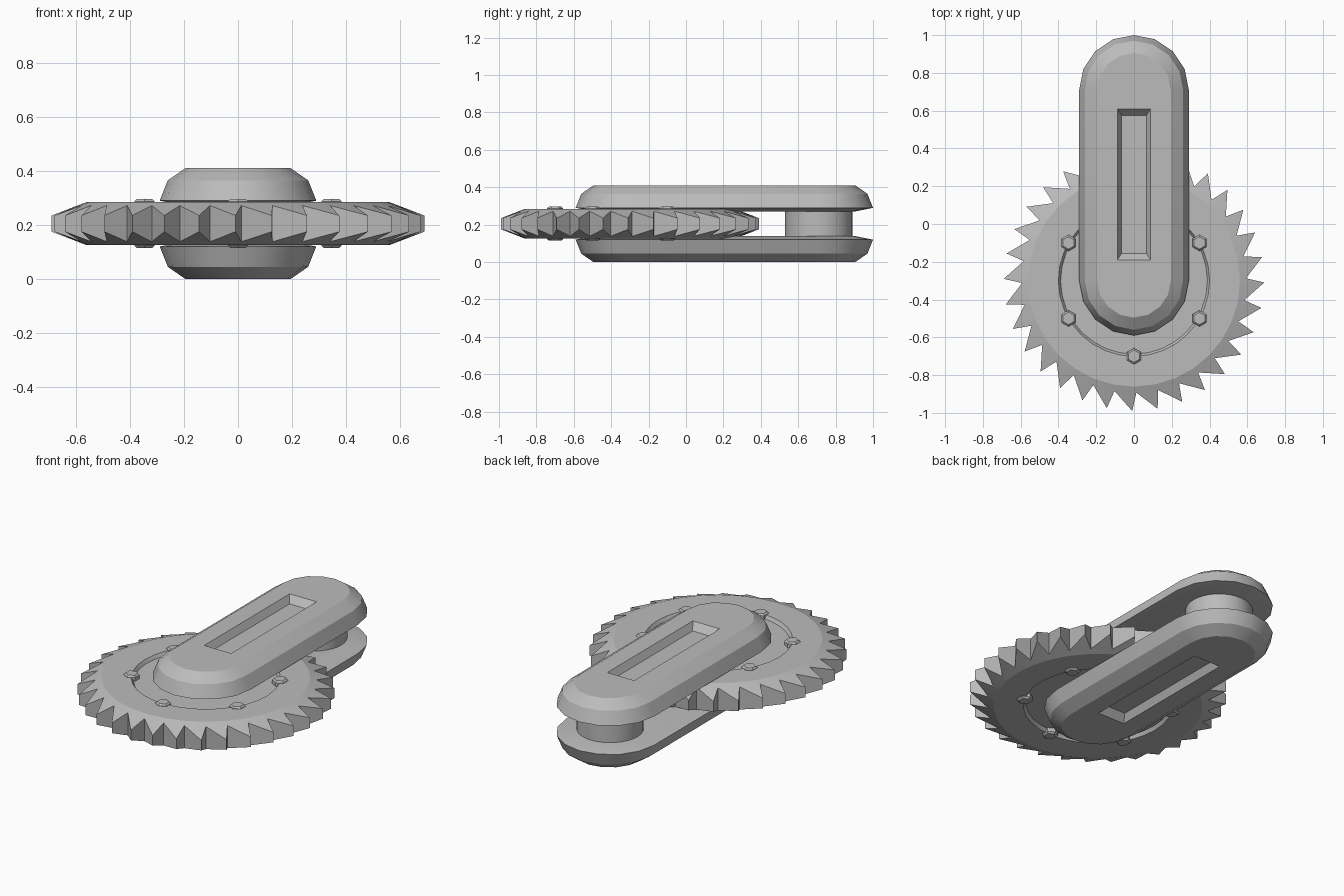
import bpy, bmesh
from math import sin, cos, pi, radians

default = bpy.data.objects.get("Cube")
if default:
    bpy.data.objects.remove(default)

MID_Z = 0.205        # mid-plane of the whole tool
BLADE_Y = -0.30      # blade axis
POST_Y = 0.71        # rear post axis
GREY = (0.5, 0.5, 0.5, 1)

steel = bpy.data.materials.new("grey_steel")
steel.use_nodes = True
steel.diffuse_color = GREY
steel.node_tree.nodes["Principled BSDF"].inputs["Base Color"].default_value = GREY


def loft(name, rings, angle=30):
    """Skin a stack of equal-sized point rings and cap both ends."""
    bm = bmesh.new()
    loops = [[bm.verts.new(p) for p in ring] for ring in rings]
    n = len(loops[0])
    for a, b in zip(loops, loops[1:]):
        for i in range(n):
            j = (i + 1) % n
            bm.faces.new((a[i], a[j], b[j], b[i]))
    bm.faces.new(loops[0])
    bm.faces.new(loops[-1])
    bmesh.ops.remove_doubles(bm, verts=bm.verts, dist=1e-5)
    bmesh.ops.recalc_face_normals(bm, faces=bm.faces)
    mesh = bpy.data.meshes.new(name)
    bm.to_mesh(mesh)
    bm.free()
    mesh.materials.append(steel)
    obj = bpy.data.objects.new(name, mesh)
    bpy.context.collection.objects.link(obj)
    bpy.ops.object.select_all(action='DESELECT')
    obj.select_set(True)
    bpy.context.view_layer.objects.active = obj
    bpy.ops.object.shade_smooth_by_angle(angle=radians(angle))
    return obj


def circle(x, y, r, z, sides, turn=0.0):
    return [(x + r * cos(turn + 2 * pi * i / sides),
             y + r * sin(turn + 2 * pi * i / sides), z) for i in range(sides)]


def stadium(r, z):
    """Long rounded outline, eight segments at each end."""
    pts = []
    for cy, start in ((POST_Y, 0), (BLADE_Y, pi)):
        for i in range(9):
            a = start + pi * i / 8
            pts.append((r * cos(a), cy + r * sin(a), z))
    return pts


def slot(half_w, y0, y1, z):
    """Rectangle whose points pair up with those of the stadium."""
    pts = []
    for x, y, _ in stadium(1, 0):
        side = 0 if abs(x) < 1e-4 else (1 if x > 0 else -1)
        pts.append((side * half_w, y1 if y > 0.5 else y0, z))
    return pts


# Two side arms: sloped rim, chamfered face and sunken slot
for name, s in (("upper_arm", 1), ("lower_arm", -1)):
    profile = [(0.19, 0.065), (0.29, 0.085), (0.26, 0.16), (0.195, 0.205)]
    rings = [stadium(r, MID_Z + s * h) for r, h in profile]
    rings.append(slot(0.088, -0.19, 0.61, MID_Z + s * 0.205))
    rings.append(slot(0.065, -0.155, 0.575, MID_Z + s * 0.165))
    loft(name, rings)

# Post joining the arms at the rear
loft("rear_post", [circle(0, POST_Y, 0.18, MID_Z + h, 32) for h in (-0.08, 0.08)])

# Saw blade: sunken centre, flat ring, bevelled ratchet teeth
TEETH = 32


def blade_ring(tip_r, valley_r, tip_h, valley_h):
    pts = []
    for i in range(TEETH):
        a = 2 * pi * i / TEETH
        for turn, r, h in ((-0.8, tip_r, tip_h), (1.2, valley_r, valley_h)):
            b = a + radians(turn)
            pts.append((r * cos(b), BLADE_Y + r * sin(b), MID_Z + h))
    return pts


half = [(0.388, 0.388, 0.06, 0.06), (0.40, 0.40, 0.08, 0.08),
        (0.56, 0.56, 0.08, 0.08), (0.69, 0.593, 0.03, 0.067)]
rings = [blade_ring(*p) for p in half]
rings += [blade_ring(a, b, -c, -d) for a, b, c, d in reversed(half)]
loft("saw_blade", rings, 20)

# Hexagonal bolts through the blade
for i in range(6):
    a = radians(30 + 60 * i)
    x, y = 0.40 * cos(a), BLADE_Y + 0.40 * sin(a)
    loft(f"blade_bolt_{i + 1}",
         [circle(x, y, r, MID_Z + h, 6, pi / 2) for r, h in
          ((0.033, -0.091), (0.043, -0.082), (0.043, 0.082), (0.033, 0.091))])
